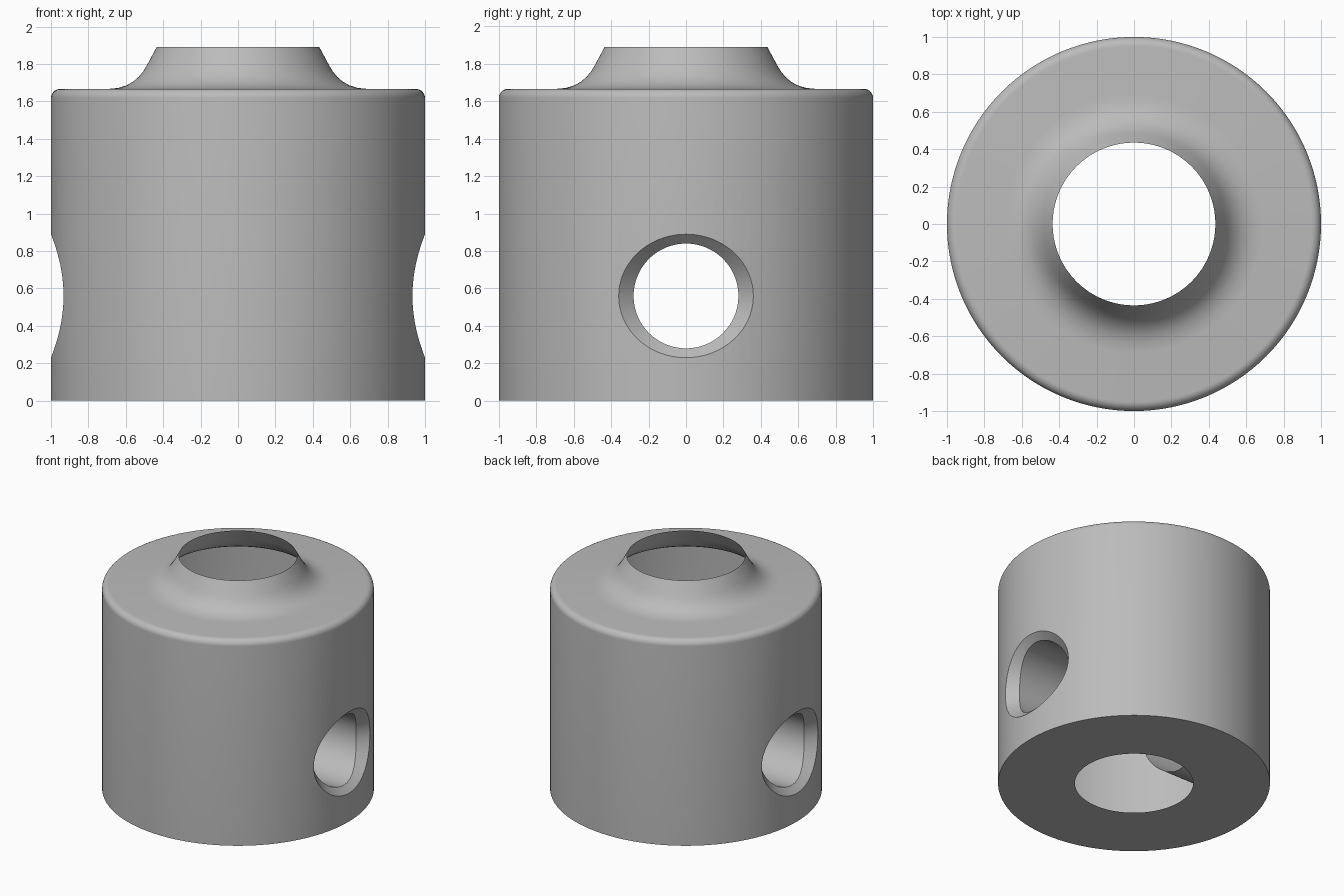
import bpy, bmesh, math
from mathutils import Vector

cube = bpy.data.objects.get("Cube")
if cube:
    bpy.data.objects.remove(cube, do_unlink=True)

BORE, HOLE, HOLE_Z = 0.435, 0.28, 0.56


def loft(name, rings, closed):
    """Skin consecutive rings; join last to first when closed, else cap both ends."""
    bm = bmesh.new()
    rows = [[bm.verts.new(p) for p in ring] for ring in rings]
    n = len(rows[0])
    pairs = list(zip(rows, rows[1:]))
    if closed:
        pairs.append((rows[-1], rows[0]))
    else:
        bm.faces.new(rows[0])
        bm.faces.new(rows[-1])
    for a, b in pairs:
        for i in range(n):
            j = (i + 1) % n
            bm.faces.new((a[i], a[j], b[j], b[i]))
    bmesh.ops.recalc_face_normals(bm, faces=bm.faces)
    mesh = bpy.data.meshes.new(name)
    bm.to_mesh(mesh)
    bm.free()
    obj = bpy.data.objects.new(name, mesh)
    bpy.context.collection.objects.link(obj)
    return obj


def circle(r, z, n=128):
    angles = [2 * math.pi * i / n for i in range(n)]
    return [Vector((r * math.cos(a), r * math.sin(a), z)) for a in angles]


# Body: turned profile with a rounded shoulder and a flared neck
profile = [(BORE, 0), (1, 0)]
for k in range(9):
    a = math.pi / 2 * k / 8
    profile.append((0.95 + 0.05 * math.cos(a), 1.617 + 0.05 * math.sin(a)))
profile += [(0.69, 1.667), (0.64, 1.672), (0.595, 1.686), (0.56, 1.706),
            (0.53, 1.732), (0.505, 1.763), (0.485, 1.797), (BORE, 1.89)]
body = loft("turned_body", [circle(r, z) for r, z in profile], True)

# Cross hole cutter: straight tube with a chamfered mouth at each side
n = 96
inner, flare, outside = [], [], []
for i in range(n):
    s, c = math.sin(2 * math.pi * i / n), math.cos(2 * math.pi * i / n)
    ym, yi = 0.36 * s, HOLE * s
    mouth = Vector((math.sqrt(1 - ym * ym), ym, HOLE_Z + 0.33 * c))
    p = Vector((math.sqrt(1 - yi * yi) - 0.05 - 0.045 * s * s, yi, HOLE_Z + HOLE * c))
    o = p + 1.4 * (mouth - p)
    inner.append(p)
    flare.append(o)
    outside.append(Vector((1.3, o.y, o.z)))
half = [outside, flare, inner]
mirrored = [[Vector((-p.x, p.y, p.z)) for p in ring] for ring in reversed(half)]
cutter = loft("cross_hole_cutter", half + mirrored, False)
cutter.hide_render = True

bpy.context.view_layer.objects.active = body
body.select_set(True)
cut = body.modifiers.new("cross_hole", "BOOLEAN")
cut.operation, cut.solver, cut.object = "DIFFERENCE", "EXACT", cutter
bpy.ops.object.modifier_apply(modifier=cut.name)
bpy.data.objects.remove(cutter, do_unlink=True)

# Hollow interior: open the bore wall, leaving the outer skin and side tubes
bm = bmesh.new()
bm.from_mesh(body.data)
bore = [f for f in bm.faces
        if abs(f.normal.z) < 0.1 and all(v.co.xy.length < BORE + 0.004 for v in f.verts)]
bmesh.ops.delete(bm, geom=bore, context="FACES")
bm.to_mesh(body.data)
bm.free()

# Plain grey finish
grey = bpy.data.materials.new("plain_grey")
grey.use_nodes = True
colour = (0.5, 0.5, 0.5, 1)
grey.diffuse_color = colour
grey.node_tree.nodes["Principled BSDF"].inputs["Base Color"].default_value = colour
body.data.materials.clear()
body.data.materials.append(grey)

bpy.ops.object.select_all(action="DESELECT")
body.select_set(True)
bpy.ops.object.shade_smooth_by_angle(angle=math.radians(25))
